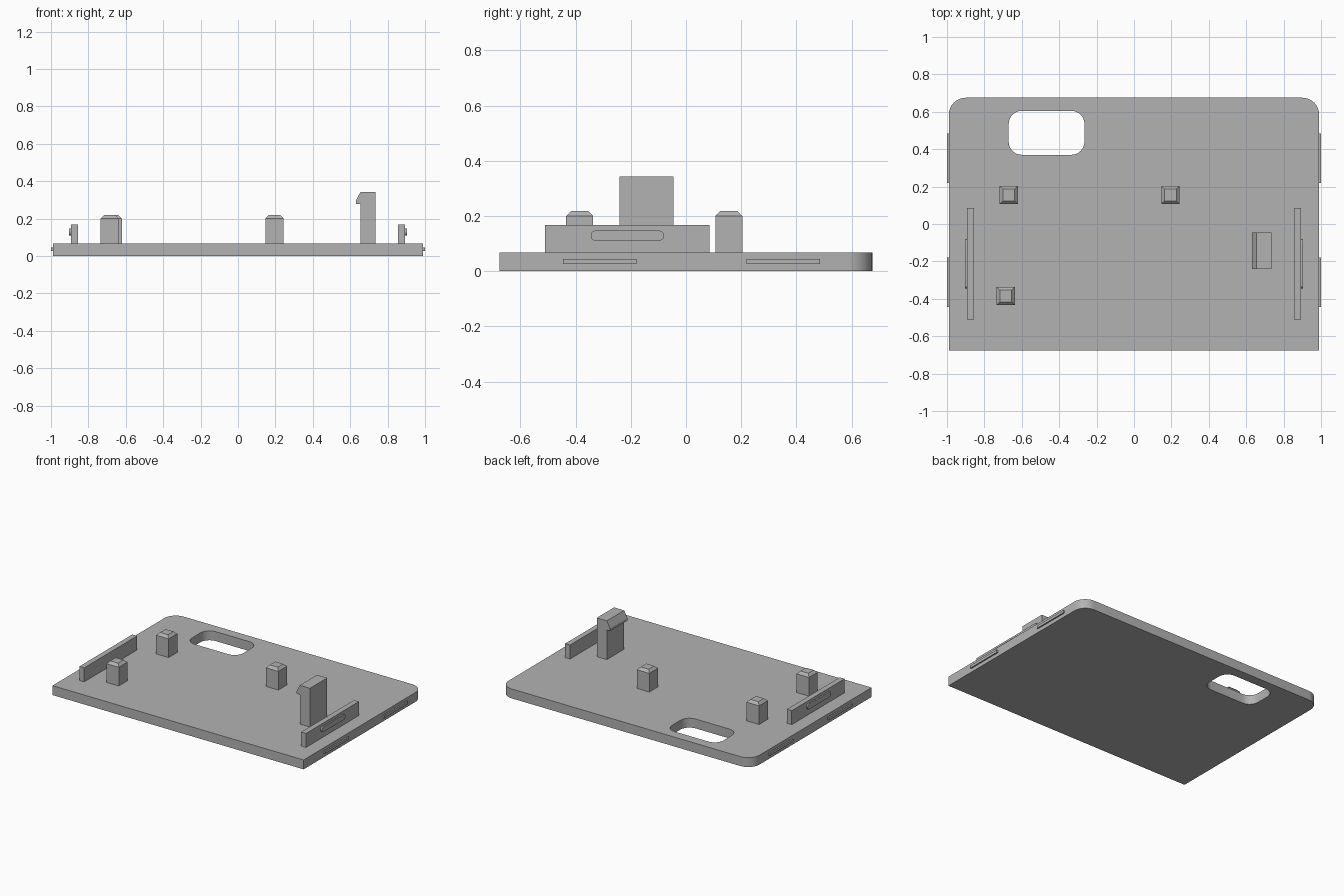
import bpy, bmesh
from math import sin, cos, pi, radians
from mathutils import Vector

cube = bpy.data.objects.get("Cube")
if cube:
    bpy.data.objects.remove(cube, do_unlink=True)

grey = bpy.data.materials.new("plain grey")
grey.use_nodes = True
color = (0.45, 0.45, 0.45, 1)
grey.diffuse_color = color
grey.node_tree.nodes["Principled BSDF"].inputs["Base Color"].default_value = color

BASE_TOP = 0.067


def rounded_rect(x0, x1, y0, y1, radii, steps=8):
    """Outline going counter-clockwise from the lower left corner."""
    signs = [(1, 1), (-1, 1), (-1, -1), (1, -1)]
    corners = [(x0, y0), (x1, y0), (x1, y1), (x0, y1)]
    points = []
    for i, ((x, y), (sx, sy), r) in enumerate(zip(corners, signs, radii)):
        if r == 0:
            points.append((x, y))
            continue
        for k in range(steps + 1):
            a = pi + (i + k / steps) * pi / 2
            points.append((x + sx * r + r * cos(a), y + sy * r + r * sin(a)))
    return points


def prism(name, outlines, place, depth, smooth=False):
    """Fill the outlines (later ones are holes) and extrude along depth."""
    bm = bmesh.new()
    for outline in outlines:
        verts = [bm.verts.new(place(*p)) for p in outline]
        for a, b in zip(verts, verts[1:] + verts[:1]):
            bm.edges.new((a, b))
    bmesh.ops.triangle_fill(bm, use_beauty=True, edges=bm.edges[:])
    new = bmesh.ops.extrude_face_region(bm, geom=bm.faces[:], use_keep_orig=True)
    moved = [v for v in new["geom"] if isinstance(v, bmesh.types.BMVert)]
    bmesh.ops.translate(bm, verts=moved, vec=Vector(depth))
    return finish(name, bm, smooth)


def finish(name, bm, smooth=False):
    bmesh.ops.recalc_face_normals(bm, faces=bm.faces[:])
    mesh = bpy.data.meshes.new(name)
    bm.to_mesh(mesh)
    bm.free()
    mesh.materials.append(grey)
    obj = bpy.data.objects.new(name, mesh)
    bpy.context.collection.objects.link(obj)
    if smooth:
        bpy.ops.object.select_all(action="DESELECT")
        obj.select_set(True)
        bpy.context.view_layer.objects.active = obj
        bpy.ops.object.shade_smooth_by_angle(angle=radians(30))
    return obj


def box(name, x0, x1, y0, y1, z0, z1, chamfer=0):
    """Box whose top rim can be chamfered."""
    bm = bmesh.new()
    bmesh.ops.create_cube(bm, size=1)
    for v in bm.verts:
        v.co = (x1 if v.co.x > 0 else x0, y1 if v.co.y > 0 else y0,
                z1 if v.co.z > 0 else z0)
    if chamfer:
        rim = [e for e in bm.edges if all(v.co.z == max(w.co.z for w in bm.verts)
                                          for v in e.verts)]
        bmesh.ops.bevel(bm, geom=rim, offset=chamfer, segments=1, affect="EDGES")
    return finish(name, bm)


# Base plate with rounded back corners and a rounded window
prism("base_plate",
      [rounded_rect(-0.99, 0.99, -0.675, 0.675, (0, 0, 0.09, 0.09)),
       rounded_rect(-0.67, -0.265, 0.37, 0.605, [0.07] * 4)],
      lambda x, y: (x, y, 0), (0, 0, BASE_TOP), smooth=True)

# Locating pegs
for name, x, y in (("peg_back_right", -0.67, 0.155),
                   ("peg_back_left", 0.195, 0.155),
                   ("peg_front_right", -0.685, -0.385)):
    box(name, x - 0.049, x + 0.049, y - 0.049, y + 0.049, BASE_TOP - 0.01, 0.218, 0.018)

# Side rails with pill-shaped catches, and catches on the plate edges
for side, s in (("left", 1), ("right", -1)):
    box("rail_" + side, *sorted((s * 0.855, s * 0.893)), -0.51, 0.085,
        BASE_TOP - 0.01, 0.167)
    catch = prism("rail_catch_" + side,
                  [rounded_rect(-0.345, -0.08, 0.11, 0.147, [0.018] * 4)],
                  lambda y, z: (s * 0.89, y, z), (s * 0.013, 0, 0), smooth=True)
    for end, y in (("front", -0.3125), ("back", 0.3525)):
        box(f"edge_catch_{end}_{side}", *sorted((s * 0.98, s * 1.0)),
            y - 0.1325, y + 0.1325, 0.026, 0.045)

# Snap hook
prism("snap_hook",
      [[(0.655, 0.06), (0.735, 0.06), (0.735, 0.343), (0.655, 0.343),
        (0.63, 0.295), (0.63, 0.277), (0.655, 0.277)]],
      lambda x, z: (x, -0.24, z), (0, 0.195, 0))
